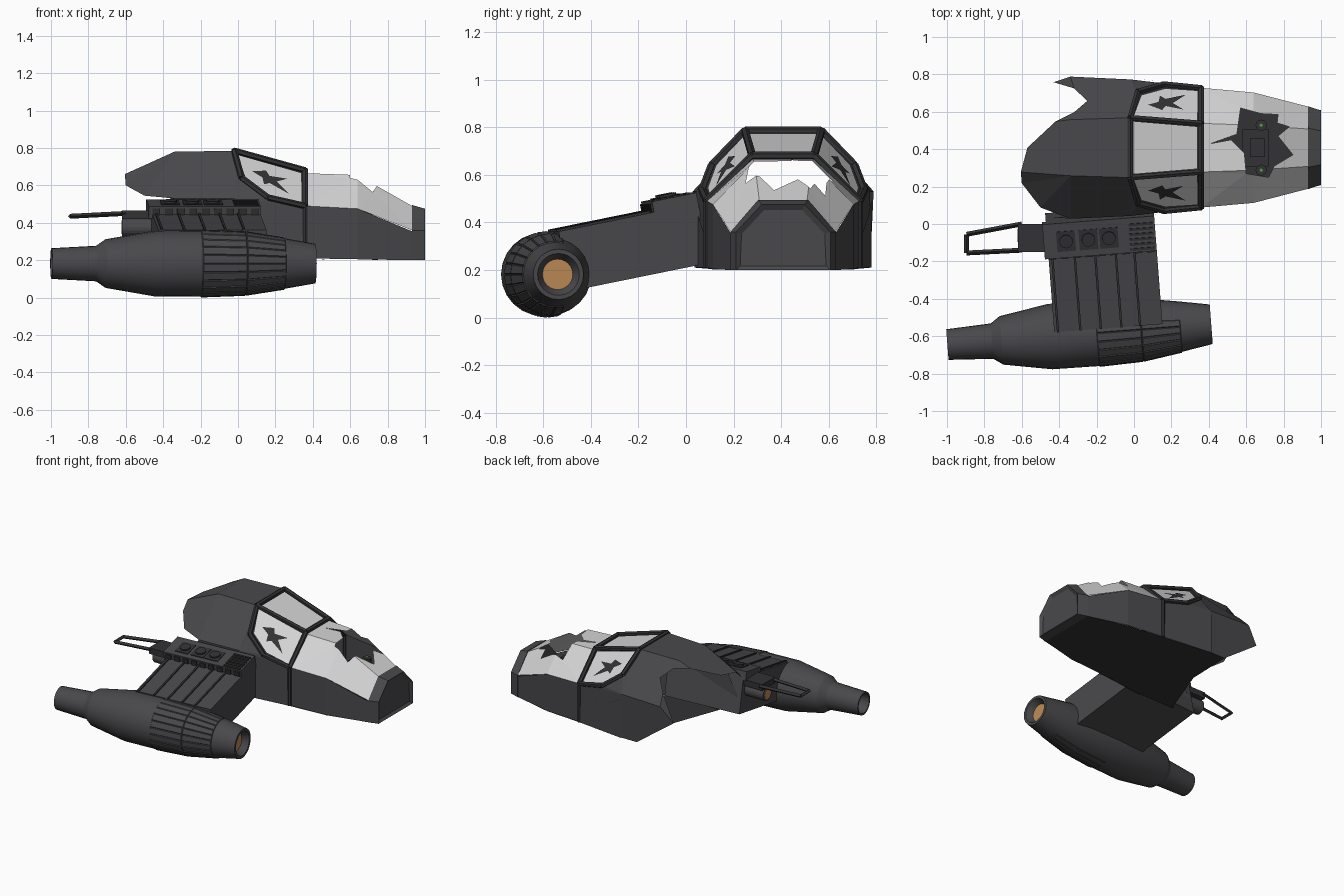
import bpy, bmesh, math
from mathutils import Matrix, Vector
from mathutils.geometry import delaunay_2d_cdt

if "Cube" in bpy.data.objects:
    bpy.data.objects.remove(bpy.data.objects["Cube"])

def material(name, r, g, b):
    m = bpy.data.materials.new(name)
    m.diffuse_color = (r, g, b, 1)
    m.use_nodes = True
    m.node_tree.nodes["Principled BSDF"].inputs["Base Color"].default_value = m.diffuse_color
    return m

HULL = material("hull grey", .066, .065, .071)
DARK = material("frame dark grey", .032, .032, .035)
GLASS = material("pale glass", .66, .66, .67)
ORANGE = material("engine orange", .50, .25, .09)
GREEN = material("indicator green", .08, .35, .05)
CY = .408  # centre line of the cabin

def finish(name, bm, mats, loc=(0, CY, 0), recalc=True):
    if recalc:
        bmesh.ops.recalc_face_normals(bm, faces=bm.faces[:])
    me = bpy.data.meshes.new(name)
    bm.to_mesh(me)
    bm.free()
    ob = bpy.data.objects.new(name, me)
    ob.location = loc
    for m in mats:
        me.materials.append(m)
    bpy.context.collection.objects.link(ob)
    return ob

def poly(bm, pts, s=1):
    """Add one polygon, mirrored across the cabin by s, facing outward."""
    f = bm.faces.new([bm.verts.new((x, y * s, z)) for x, y, z in pts])
    f.normal_update()
    c = f.calc_center_median()
    if f.normal.dot(c - Vector((c.x, 0, .35))) < 0:
        f.normal_flip()
    return f

def beam(bm, p, q, r, sides=4, mtx=Matrix()):
    p, q = Vector(p), Vector(q)
    d = q - p
    m = Matrix.Translation((p + q) / 2) @ d.to_track_quat('Z', 'Y').to_matrix().to_4x4()
    bmesh.ops.create_cone(bm, cap_ends=True, segments=sides, radius1=r, radius2=r,
                          depth=d.length, matrix=mtx @ m)

def box(bm, lo, hi, mtx=Matrix()):
    lo, hi = Vector(lo), Vector(hi)
    m = Matrix.Translation((lo + hi) / 2) @ Matrix.Diagonal((*(hi - lo), 1))
    bmesh.ops.create_cube(bm, size=1, matrix=mtx @ m)

# ---- cabin key points (y measured from the cabin centre line)
A, B, C = (-.02, .16, .785), (.36, .13, .68), (.36, .32, .49)
D, E, P = (.16, .34, .535), (.02, .30, .64), (-.02, .365, .53)
R1, R2 = (-.34, .15, .78), (-.34, .38, .53)
T1, T2, T3 = (-.605, .13, .66), (-.60, .19, .60), (-.50, .32, .545)

# ---- cabin shell: both sides alike, then the intact and the broken rear
bm = bmesh.new()
for s in (1, -1):
    poly(bm, [P, E, A], s)
    poly(bm, [P, D, E], s)
    poly(bm, [P, C, D], s)
    poly(bm, [(-.02, .365, .21), P, C, (.36, .32, .21)], s)
    poly(bm, [(.36, .32, .21), C, (.64, .295, .475), (.64, .295, .205)], s)
    poly(bm, [(.64, .295, .205), (.64, .295, .475), (.93, .22, .355), (.93, .22, .2)], s)
poly(bm, [(-.02, .365, .21), (-.30, .37, .21), (-.45, .37, .35), R2, P], -1)
poly(bm, [P, R2, R1, A], -1)
for tri in ([R2, T3, R1], [T3, T2, R1], [T2, T1, R1]):
    poly(bm, tri, -1)
poly(bm, [(-.02, .365, .21), (-.14, .365, .21), (-.43, .35, .42), R2, P])
poly(bm, [P, R2, (-.32, .317, .60), (-.25, .25, .67), R1, A])
poly(bm, [R2, (-.43, .35, .42), (-.32, .317, .60)])
poly(bm, [(-.02, -.16, .785), (-.02, .16, .785), R1, (-.34, -.15, .78)])
poly(bm, [(-.34, -.15, .78), R1, (-.42, .14, .74), (-.57, 0, .676), (-.605, -.13, .66)])
poly(bm, [R1, (-.25, .25, .67), (-.32, .19, .735), (-.42, .14, .74)])
finish("cabin_shell", bm, [HULL], recalc=False)

# ---- floor with a ragged rear edge
bm = bmesh.new()
poly(bm, [(1, .2, .2), (.64, .295, .203), (.36, .32, .206), (-.02, .365, .21), (-.14, .365, .21),
          (-.15, .03, .21), (-.30, -.37, .21), (-.02, -.365, .21), (.36, -.32, .206),
          (.64, -.295, .203), (1, -.2, .2)])
finish("cabin_floor", bm, [DARK], recalc=False)

# ---- lower side armour plates
bm = bmesh.new()
for s in (1, -1):
    f = poly(bm, [(-.02, .372, .21), (-.02, .372, .50), (.10, .358, .43), (.34, .329, .345),
                  (.36, .327, .30), (.36, .327, .21)], s)
finish("side_plates", bm, [HULL], recalc=False)

# ---- canopy windows: each panel is inset, the inner face is glass
bm = bmesh.new()
panes = [poly(bm, [A, B, C, D, E], s) for s in (1, -1)]
panes.append(poly(bm, [A, B, (.36, -.13, .68), (-.02, -.16, .785)]))
bmesh.ops.inset_individual(bm, faces=panes, thickness=.028, depth=-.008)
for f in panes:
    f.material_index = 1
finish("canopy_windows", bm, [DARK, GLASS], recalc=False)

# ---- jagged breaks in the side windows, laid out in the window plane
bm = bmesh.new()
a, u, v = Vector(A), Vector(B) - Vector(A), Vector(C) - Vector(B)
n = u.cross(v).normalized() * .005
for s in (1, -1):
    star = [(.25, .42), (.45, .30), (.5, .42), (.75, .36), (.6, .52), (.78, .78), (.5, .62), (.42, .7), (.4, .52)]
    poly(bm, [a + u * p + v * q - n * .6 for p, q in star], s)
finish("window_breaks", bm, [DARK], recalc=False)

# ---- canopy frame bars
bm = bmesh.new()
for s in (1, -1):
    side = [Vector((x, y * s, z)) for x, y, z in (A, B, C, D, E)]
    for i in range(5):
        beam(bm, side[i], side[(i + 1) % 5], .017, 6)
    beam(bm, side[2], (.36, .32 * s, .21), .014, 6)
for q in (A, B):
    beam(bm, q, (q[0], -q[1], q[2]), .017, 6)
finish("canopy_frame", bm, [DARK])

# ---- broken windscreen: triangulated from above, lifted onto its sections
SECT = [(.36, .32, .49, .13, .665), (.64, .295, .475, .12, .655), (.93, .22, .36, .10, .49)]

def lift(x, y):
    i = 0 if x < .64 else 1
    p, q = SECT[i], SECT[i + 1]
    t = (x - p[0]) / (q[0] - p[0])
    _, wc, zc, wt, zt = [g + (h - g) * t for g, h in zip(p, q)]
    k = max(0, (abs(y) - wt) / (wc - wt))
    return zt + (zc - zt) * k

pts = [Vector((q[0], s * q[k])) for s in (1, -1) for q in SECT for k in (1, 3)]
hole = [Vector((x, y - CY)) for x, y in (
    (.41, .43), (.55, .48), (.57, .62), (.68, .59), (.77, .585), (.765, .54), (.83, .52), (.77, .47),
    (.85, .37), (.75, .31), (.72, .25), (.60, .27), (.59, .38), (.52, .45))]
E2 = [(0, 2), (2, 4), (1, 3), (3, 5), (6, 8), (8, 10), (7, 9), (9, 11), (0, 1), (1, 7), (7, 6),
      (2, 3), (3, 9), (9, 8), (4, 5), (5, 11), (11, 10)]
E2 += [(12 + i, 12 + (i + 1) % 14) for i in range(14)]
vs, _, fs, *_ = delaunay_2d_cdt(pts + hole, E2, [], 0, 1e-5)

def in_hole(c):
    odd = False
    for p, q in zip(hole, hole[1:] + hole[:1]):
        if (p.y > c.y) != (q.y > c.y) and c.x < p.x + (c.y - p.y) * (q.x - p.x) / (q.y - p.y):
            odd = not odd
    return odd

bm = bmesh.new()
bv = [bm.verts.new((w.x, w.y, lift(w.x, w.y))) for w in vs]
for f in fs:
    if not in_hole(sum((vs[i] for i in f), Vector((0, 0))) / len(f)):
        bm.faces.new([bv[i] for i in f])
finish("windscreen", bm, [GLASS])

# ---- nose cap with a recessed front panel
bm = bmesh.new()
half = lambda x, w, zc, wt, zt: [(x, w, .2), (x, w, zc), (x, wt, zt), (x, -wt, zt), (x, -w, zc), (x, -w, .2)]
r0 = [bm.verts.new(p) for p in half(.93, .222, .36, .105, .495)]
r1 = [bm.verts.new(p) for p in half(1, .198, .36, .09, .475)]
for i in range(6):
    j = (i + 1) % 6
    bm.faces.new((r0[i], r0[j], r1[j], r1[i]))
front = bm.faces.new(r1)
bm.faces.new(r0[::-1])
bmesh.ops.recalc_face_normals(bm, faces=bm.faces[:])
bmesh.ops.inset_individual(bm, faces=[front], thickness=.025, depth=-.015)
finish("nose_cap", bm, [HULL], recalc=False)

# ---- console seen through the broken windscreen
bm = bmesh.new()
box(bm, (.58, -.10, .21), (.72, .10, .46))
box(bm, (.62, -.05, .46), (.70, .05, .49))
for y in (-.12, .12):
    beam(bm, (.68, y, .21), (.68, y, .48), .03, 12)
finish("console", bm, [DARK])
bm = bmesh.new()
for y in (-.12, .12):
    beam(bm, (.68, y, .48), (.68, y, .484), .009, 8)
finish("console_lights", bm, [GREEN])

# ---- wing, toed and sloping down to the engine pod
W = Matrix.Translation((-.18, 0, .475)) @ Matrix.Rotation(.077, 4, 'Z') @ Matrix.Rotation(.2, 4, 'X')
bm = bmesh.new()
box(bm, (-.29, -.57, -.255), (.29, .03, 0), W)
finish("wing", bm, [HULL], (0, 0, 0))
bm = bmesh.new()
for x in (-.27, -.15, -.04, .07, .17):
    box(bm, (x - .006, -.57, -.01), (x + .006, -.15, .008), W)
for i in range(6):
    box(bm, (.15, -.15 + i * .027, .04), (.28, -.137 + i * .027, .052), W)
for i in range(9):
    box(bm, (-.29 + i * .066, -.168, -.01), (-.25 + i * .066, -.155, .035), W)
for x in (-.19, -.07, .04):
    beam(bm, (x, -.07, .04), (x, -.07, .06), .036, 16, W)
    box(bm, (x - .05, -.125, .04), (x + .05, -.015, .05), W)
finish("wing_details", bm, [DARK], (0, 0, 0))
bm = bmesh.new()
box(bm, (-.31, -.16, -.02), (.29, .03, .045), W)
finish("wing_root_box", bm, [HULL], (0, 0, 0))

# ---- rear outrigger loop and small thruster
bm = bmesh.new()
box(bm, (-.62, -.15, .42), (-.47, 0, .465))
loop = [(-.60, .0, .45), (-.895, -.055, .435), (-.895, -.155, .435), (-.60, -.14, .45)]
for i in range(3):
    beam(bm, loop[i], loop[i + 1], .013, 4)
finish("rear_loop", bm, [DARK], (0, 0, 0))
bm = bmesh.new()
beam(bm, (-.62, -.06, .375), (-.44, -.06, .375), .05, 20)
finish("small_thruster", bm, [HULL], (0, 0, 0))
bm = bmesh.new()
beam(bm, (-.624, -.06, .375), (-.619, -.06, .375), .036, 20)
finish("small_thruster_glow", bm, [ORANGE], (0, 0, 0))

# ---- engine pod: turned profile (x, radius) with hollow ends
PROF = [(-.64, 0), (-.64, .066), (-.71, .070), (-.71, .082), (-.47, .095), (-.42, .13), (-.16, .175),
        (.09, .177), (.33, .168), (.54, .135), (.705, .106), (.705, .088), (.66, .064), (.66, 0)]
N = 24
bm = bmesh.new()
rings = []
for x, r in PROF:
    rings.append([bm.verts.new((x, r * math.cos(2 * math.pi * i / N), r * math.sin(2 * math.pi * i / N)))
                  for i in range(N if r else 1)])
panels = []
for k in range(len(PROF) - 1):
    p, q = rings[k], rings[k + 1]
    for i in range(N):
        j = (i + 1) % N
        f = bm.faces.new([*dict.fromkeys((p[i % len(p)], p[j % len(p)], q[j % len(q)], q[i % len(q)]))])
        if k == 12:
            f.material_index = 1
        if k in (7, 8):
            panels.append(f)
bmesh.ops.recalc_face_normals(bm, faces=bm.faces[:])
panels = [f for f in panels if f.normal.y < .2]
bmesh.ops.inset_individual(bm, faces=panels, thickness=.005, depth=.005)
pod = finish("engine_pod", bm, [HULL, ORANGE], (-.29, -.59, .182), recalc=False)
pod.rotation_euler.z = .077
bpy.context.view_layer.objects.active = pod
pod.select_set(True)
bpy.ops.object.shade_smooth_by_angle(angle=math.radians(25))
